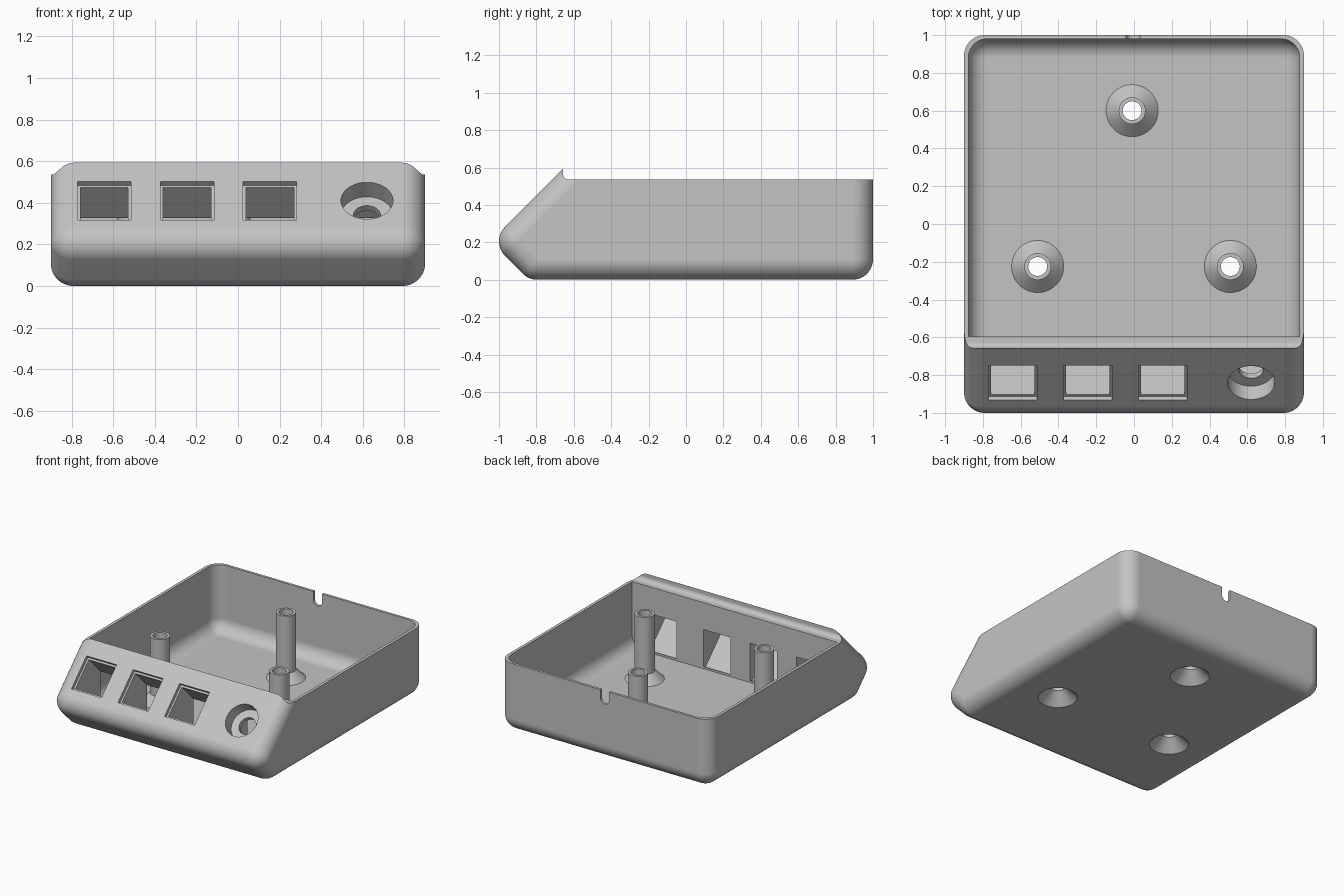
import bpy, bmesh, math
from mathutils import Matrix, Vector

if "Cube" in bpy.data.objects:
    bpy.data.objects.remove(bpy.data.objects["Cube"], do_unlink=True)

grey = bpy.data.materials.new("plain grey")
grey.use_nodes = True
grey.diffuse_color = (0.55, 0.55, 0.55, 1)
grey.node_tree.nodes["Principled BSDF"].inputs["Base Color"].default_value = grey.diffuse_color


def make(name, bm):
    bmesh.ops.recalc_face_normals(bm, faces=bm.faces)
    mesh = bpy.data.meshes.new(name)
    bm.to_mesh(mesh)
    bm.free()
    mesh.materials.append(grey)
    ob = bpy.data.objects.new(name, mesh)
    bpy.context.collection.objects.link(ob)
    return ob


def hull(bm):
    out = bmesh.ops.convex_hull(bm, input=bm.verts)
    junk = {e for k in ("geom_interior", "geom_unused") for e in out[k]
            if isinstance(e, bmesh.types.BMVert)}
    bmesh.ops.delete(bm, geom=list(junk), context='VERTS')
    bmesh.ops.dissolve_limit(bm, angle_limit=0.005, verts=bm.verts, edges=bm.edges)


def rounded_prism(name, centres, half_x, radius, cut_y=None):
    """Rounded solid: hull of balls at (y, z) centres, mirrored in x."""
    bm = bmesh.new()
    for y, z in centres:
        for side in (-1, 1):
            bmesh.ops.create_uvsphere(bm, u_segments=48, v_segments=24, radius=radius,
                                      matrix=Matrix.Translation((side * (half_x - radius), y, z)))
    bmesh.ops.delete(bm, geom=bm.edges[:] + bm.faces[:], context='EDGES_FACES')
    hull(bm)
    if cut_y is not None:
        bmesh.ops.bisect_plane(bm, geom=bm.verts[:] + bm.edges[:] + bm.faces[:],
                               plane_co=(0, cut_y, 0), plane_no=(0, 1, 0), clear_inner=True)
        bmesh.ops.holes_fill(bm, edges=[e for e in bm.edges if e.is_boundary], sides=0)
    return make(name, bm)


def lathe(name, profile, matrix, segments=48):
    """Solid of revolution about local z from (radius, z) pairs."""
    bm = bmesh.new()
    rings = [[bm.verts.new((r * math.cos(math.tau * i / segments),
                            r * math.sin(math.tau * i / segments), z))
              for i in range(segments)] for r, z in profile]
    for a, b in zip(rings, rings[1:]):
        for i in range(segments):
            j = (i + 1) % segments
            bm.faces.new((a[i], a[j], b[j], b[i]))
    bm.faces.new(rings[0])
    bm.faces.new(rings[-1])
    bm.transform(matrix)
    return make(name, bm)


def block(name, half_x, half_y, z0, z1, matrix):
    bm = bmesh.new()
    bmesh.ops.create_cube(bm, size=1)
    bm.transform(matrix @ Matrix.Translation((0, 0, (z0 + z1) / 2))
                 @ Matrix.Diagonal((2 * half_x, 2 * half_y, z1 - z0, 1)))
    return make(name, bm)


def extrude_x(name, points, half_x):
    bm = bmesh.new()
    face = bm.faces.new([bm.verts.new((-half_x, y, z)) for y, z in points])
    new = bmesh.ops.extrude_face_region(bm, geom=[face])["geom"]
    bmesh.ops.translate(bm, vec=(2 * half_x, 0, 0),
                        verts=[v for v in new if isinstance(v, bmesh.types.BMVert)])
    return make(name, bm)


def combine(target, tool, operation='DIFFERENCE'):
    tool.hide_render = True
    mod = target.modifiers.new("combine", 'BOOLEAN')
    mod.operation, mod.solver, mod.object = operation, 'EXACT', tool
    bpy.context.view_layer.objects.active = target
    bpy.ops.object.modifier_apply(modifier=mod.name)
    bpy.data.objects.remove(tool, do_unlink=True)


# Outer shell: rounded box with a wedge-shaped front
R = 0.11
tan = R * math.tan(math.pi / 8)
tip_y, tip_z = -1 - R * (math.sqrt(2) - 1), 0.205
base_y = tip_y + tip_z
top_y, top_z = tip_y + 0.8, tip_z + 0.8
shell = rounded_prism("enclosure_shell", [
    (base_y + tan, R),
    (tip_y + R * math.sqrt(2), tip_z),
    (top_y + R / math.sqrt(2), top_z - R / math.sqrt(2)),
    (1 - R, top_z), (1 - R, R)], 0.9, R)

# Hollow interior, flat at the front
r = 0.1
combine(shell, rounded_prism("cavity_cutter", [
    (-0.9, 0.025 + r), (0.98 - r, 0.025 + r), (-0.9, 1.4), (0.98 - r, 1.4)],
    0.877, r, cut_y=-0.595))

# Open top, with a curved lip behind the panel
lip = [(-0.625 + 0.033 * math.cos(a), 0.568 + 0.033 * math.sin(a))
       for a in (math.pi + i * math.pi / 16 for i in range(9))]
combine(shell, extrude_x("top_cutter", lip + [(1.2, 0.535), (1.2, 1.8), (lip[0][0], 1.8)], 1.2))

# Socket openings square to the sloping panel
def panel(x):
    return Matrix.Translation((x, -0.8375, 0.4075)) @ Matrix.Rotation(math.pi / 4, 4, 'X')

for x in (-0.643, -0.245, 0.153):
    combine(shell, block("socket_tunnel", 0.115, 0.115, -0.43, 0.05, panel(x)))
    combine(shell, block("socket_recess", 0.1285, 0.13, -0.022, 0.05, panel(x)))

# Round power opening with a stepped bore and a square pocket behind
power = panel(0.62)
combine(shell, block("power_pocket", 0.122, 0.115, -0.43, -0.13, power))
combine(shell, lathe("power_bore", [(0.065, -0.2), (0.065, -0.095),
                                    (0.125, -0.095), (0.125, 0.08)], power))

# Screw posts with countersunk holes
for x, y in ((-0.01, 0.6), (-0.51, -0.225), (0.51, -0.225)):
    at = Matrix.Translation((x, y, 0))
    combine(shell, lathe("screw_post", [(0.152, 0.012), (0.138, 0.025),
                                        (0.071, 0.09), (0.071, 0.53)], at), 'UNION')
    combine(shell, lathe("screw_hole", [(0.148, -0.01), (0.05, 0.085), (0.05, 0.7)], at))

# Cable notch in the back wall
across = Matrix.Translation((-0.005, 1, 0.47)) @ Matrix.Rotation(math.pi / 2, 4, 'X')
combine(shell, lathe("notch_round", [(0.037, -0.08), (0.037, 0.08)], across, 32))
combine(shell, block("notch_slot", 0.037, 0.08, 0.47, 0.7, Matrix.Translation((-0.005, 1, 0))))

# Smooth rounded surfaces, sharp cut edges
bpy.ops.object.select_all(action='DESELECT')
shell.select_set(True)
bpy.context.view_layer.objects.active = shell
bpy.ops.object.shade_smooth_by_angle(angle=math.radians(25))
weighted = shell.modifiers.new("even_shading", 'WEIGHTED_NORMAL')
weighted.keep_sharp = True
